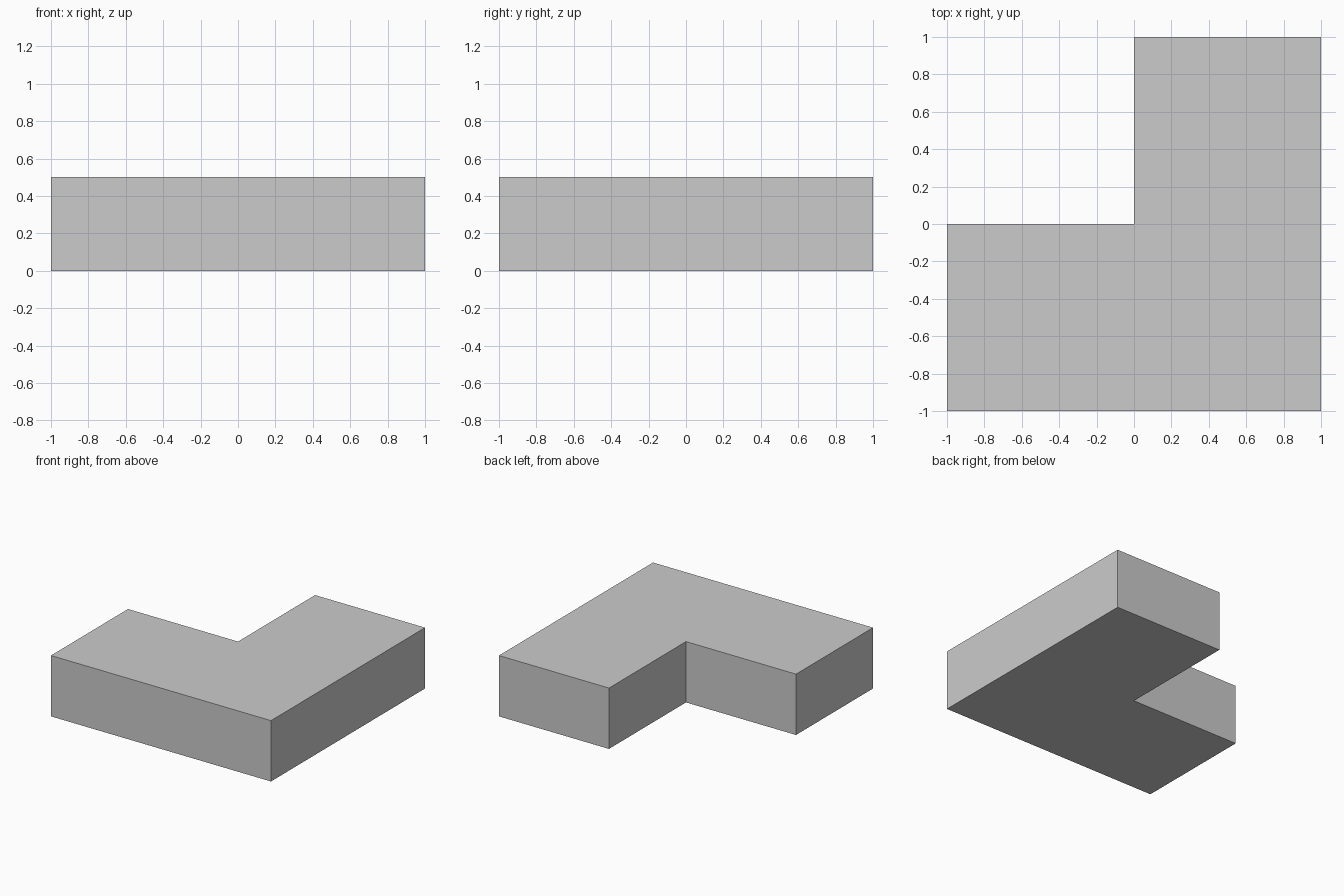
import bpy
import bmesh

if "Cube" in bpy.data.objects:
    bpy.data.objects.remove(bpy.data.objects["Cube"])

HEIGHT = 0.5
# L-shaped footprint, counter-clockwise, notch at back left
PROFILE = [(-1, -1), (1, -1), (1, 1), (0, 1), (0, 0), (-1, 0)]


def extruded_block(name, profile, height):
    bm = bmesh.new()
    base = bm.faces.new([bm.verts.new((x, y, 0)) for x, y in profile])
    top = bmesh.ops.extrude_face_region(bm, geom=[base], use_keep_orig=True)
    verts = [v for v in top["geom"] if isinstance(v, bmesh.types.BMVert)]
    bmesh.ops.translate(bm, verts=verts, vec=(0, 0, height))
    bmesh.ops.recalc_face_normals(bm, faces=bm.faces)
    mesh = bpy.data.meshes.new(name)
    bm.to_mesh(mesh)
    bm.free()
    obj = bpy.data.objects.new(name, mesh)
    bpy.context.collection.objects.link(obj)
    return obj


# Corner block
extruded_block("corner_block", PROFILE, HEIGHT)
